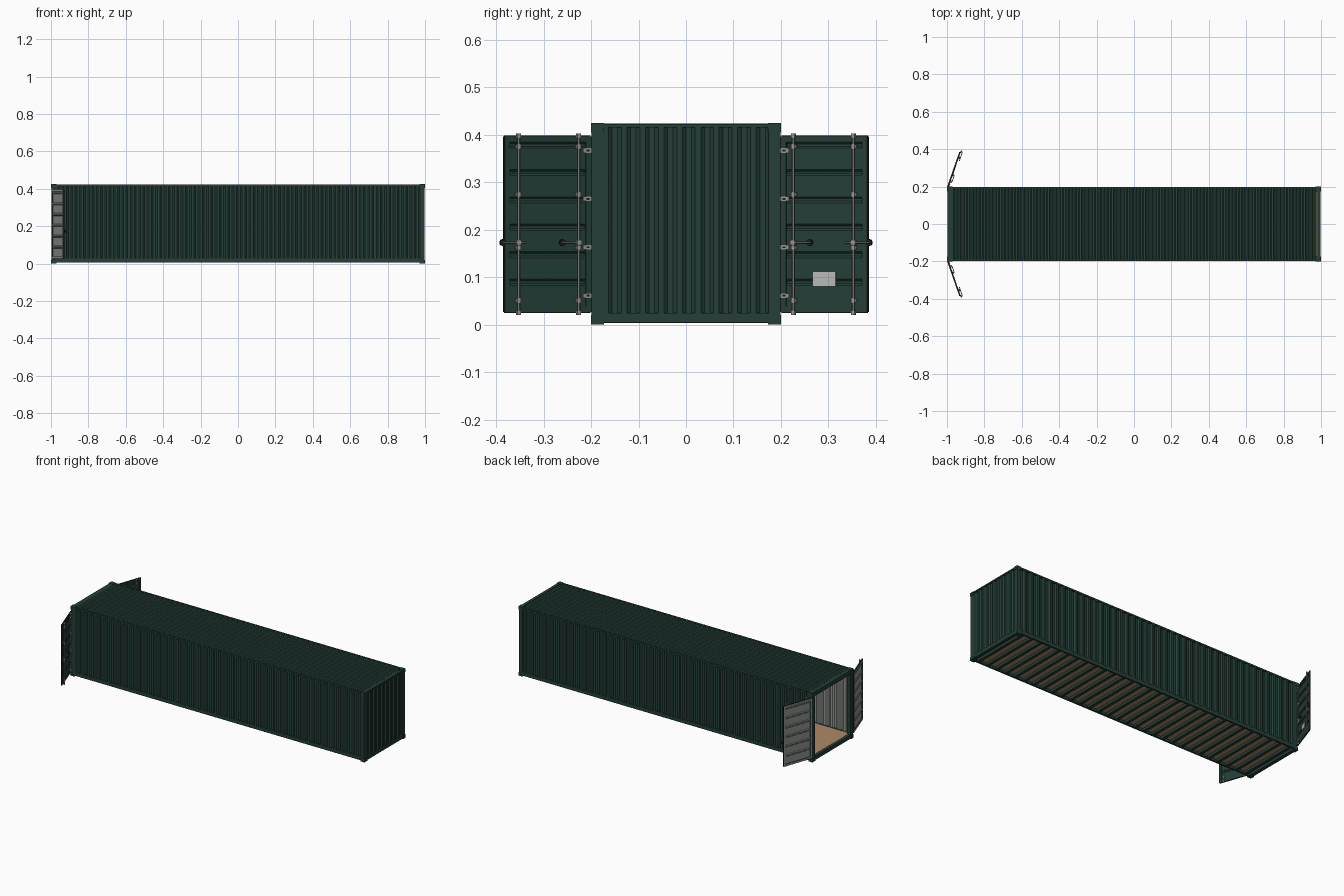
import bpy, bmesh
from mathutils import Matrix, Vector

cube = bpy.data.objects.get("Cube")
if cube:
    bpy.data.objects.remove(cube)


def material(name, rgb):
    m = bpy.data.materials.new(name)
    m.use_nodes = True
    m.diffuse_color = (*rgb, 1)
    m.node_tree.nodes["Principled BSDF"].inputs["Base Color"].default_value = (*rgb, 1)
    return m


GREEN = material("dark green paint", (0.018, 0.049, 0.040))
GREY = material("inner grey paint", (0.28, 0.30, 0.28))
WOOD = material("floor plywood", (0.42, 0.25, 0.13))
STEEL = material("galvanised steel", (0.30, 0.30, 0.30))
RUBBER = material("black rubber", (0.012, 0.012, 0.012))
PLATE = material("pale data plate", (0.48, 0.48, 0.48))


def frame(origin, x, y, z):
    """Matrix that places local axes x, y, z at origin."""
    m = Matrix((x, y, z)).transposed().to_4x4()
    m.translation = Vector(origin)
    return m


def finish(name, bm, mats):
    me = bpy.data.meshes.new(name)
    bm.to_mesh(me)
    bm.free()
    for m in mats:
        me.materials.append(m)
    ob = bpy.data.objects.new(name, me)
    bpy.context.collection.objects.link(ob)
    return ob


def box(name, lo, hi, mat, place=Matrix(), inner=None):
    """Box between two corners; inner colours the face on the local -y side."""
    bm = bmesh.new()
    bmesh.ops.create_cube(bm, size=1)
    lo, hi = Vector(lo), Vector(hi)
    for v in bm.verts:
        v.co = Vector([a + (c + 0.5) * (b - a) for a, b, c in zip(lo, hi, v.co)])
    bm.normal_update()
    if inner:
        for f in bm.faces:
            f.material_index = int(f.normal.y < -0.5)
    bm.transform(place)
    bmesh.ops.recalc_face_normals(bm, faces=bm.faces)
    finish(name, bm, [mat, inner] if inner else [mat])


def rod(name, radius, length, mat, place):
    """Cylinder along local z, starting at the origin."""
    bm = bmesh.new()
    bmesh.ops.create_cone(bm, cap_ends=True, segments=12, radius1=radius, radius2=radius,
                          depth=length, matrix=Matrix.Translation((0, 0, length / 2)))
    bm.transform(place)
    bmesh.ops.recalc_face_normals(bm, faces=bm.faces)
    for f in bm.faces:
        f.smooth = len(f.verts) == 4
    for e in bm.edges:
        e.smooth = all(f.smooth for f in e.link_faces)
    finish(name, bm, [mat])


def corrugated(name, width, length, count, depth, place, steps=(0, 0.3, 0.5, 0.8)):
    """Sheet folded along local x, recessed along -y, run along z; green out, grey in."""
    bm = bmesh.new()
    pitch = width / count
    profile = [((i + s) * pitch, -depth * (k > 1))
               for i in range(count) for k, s in enumerate(steps)] + [(width, 0)]
    rows = [[bm.verts.new((a, d, z)) for a, d in profile] for z in (0, length)]
    for i in range(len(profile) - 1):
        bm.faces.new((rows[0][i], rows[0][i + 1], rows[1][i + 1], rows[1][i]))
    bm.transform(place)
    bm.normal_update()
    bm.faces.ensure_lookup_table()
    if bm.faces[0].normal.dot(place.col[1].to_3d()) < 0:
        bmesh.ops.reverse_faces(bm, faces=bm.faces)
    ob = finish(name, bm, [GREEN, GREY])
    mod = ob.modifiers.new("thickness", "SOLIDIFY")
    mod.thickness = 0.001
    mod.offset = -1
    mod.material_offset = 1


X, Y, Z = Vector((1, 0, 0)), Vector((0, 1, 0)), Vector((0, 0, 1))
W, H = 0.2, 0.425

# Side walls, rails, posts and corner castings
for s, side in ((1, "left"), (-1, "right")):
    flip = Matrix.Diagonal((1, s, 1, 1))
    corrugated(side + "_wall", 1.95, 0.39, 43, 0.007, frame((-0.975, s * 0.198, 0.026), X, s * Y, Z))
    box(side + "_top_rail", (-0.98, 0.189, 0.413), (0.98, 0.199, 0.423), GREEN, flip)
    box(side + "_bottom_rail", (-0.98, 0.188, 0.006), (0.98, 0.199, 0.029), GREEN, flip)
    for e, end in ((1, "front"), (-1, "door")):
        place = Matrix.Diagonal((e, s, 1, 1))
        tag = end + "_" + side
        box(tag + "_post", (0.972, 0.174, 0.015), (0.997, 0.199, 0.41), GREEN, place)
        for z, level in ((0, "lower"), (H - 0.02, "upper")):
            box(tag + "_" + level + "_casting", (0.971, 0.173, z), (0.9995, W, z + 0.02), GREEN, place)

# End wall with its beams, and the door header and sill
corrugated("end_wall", 0.35, 0.392, 9, 0.007, frame((0.995, -0.175, 0.024), Y, X, Z))
box("end_top_beam", (0.98, -0.175, 0.415), (0.998, 0.175, 0.423), GREEN)
box("end_bottom_beam", (0.98, -0.175, 0.004), (0.998, 0.175, 0.025), GREEN)
box("door_header", (-0.997, -0.175, 0.397), (-0.975, 0.175, 0.423), GREEN)
box("door_sill", (-0.997, -0.175, 0.003), (-0.975, 0.175, 0.026), GREEN)

# Roof, floor and cross members
corrugated("roof", 1.95, 0.38, 57, 0.005, frame((-0.975, -0.19, 0.4235), X, Z, Y))
box("floor", (-0.98, -0.188, 0.021), (0.98, 0.188, 0.027), WOOD)
MEMBERS = 30
for i in range(MEMBERS):
    x = -0.95 + 1.9 * i / (MEMBERS - 1)
    box("cross_member", (x - 0.009, -0.188, 0.005), (x + 0.009, 0.188, 0.021), GREEN)

# Open doors: local x runs from the hinge, local y points to the outer face
DOOR, LOW, TOP, T = 0.195, 0.027, 0.396, 0.008
for s, side in ((1, "left"), (-1, "right")):
    u, v = Vector((0.33, s * 0.944, 0)), Vector((0.944, s * -0.33, 0))
    place = frame((-0.999, s * W, 0), u, v, Z)

    def part(name, lo, hi, mat, inner=None):
        box(side + "_door_" + name, lo, hi, mat, place, inner)

    def bar(name, radius, length, mat, origin, axis):
        across = u if axis == Z else Z
        local = frame(place @ Vector(origin), axis.cross(across), across, axis)
        rod(side + "_door_" + name, radius, length, mat, local)

    # Frame and horizontally ribbed panel
    for a, b in ((0.003, 0.014), (DOOR - 0.011, DOOR)):
        part("stile", (a, 0, LOW), (b, T, TOP), GREEN, GREY)
    for a, b in ((LOW, LOW + 0.011), (TOP - 0.011, TOP)):
        part("frame_rail", (0.014, 0, a), (DOOR - 0.011, T, b), GREEN, GREY)
    corrugated(side + "_door_panel", TOP - LOW - 0.022, DOOR - 0.025, 6, 0.004,
               frame(place @ Vector((0.014, T - 0.002, LOW + 0.011)), Z, v, u),
               steps=(0, 0.77, 0.84, 0.93))

    # Rubber seal around the edge
    for a in (0.001, DOOR):
        part("seal", (a, 0.001, LOW), (a + 0.002, T - 0.002, TOP), RUBBER)
    for z in (LOW - 0.002, TOP):
        part("seal", (0.003, 0.001, z), (DOOR, T - 0.002, z + 0.002), RUBBER)

    # Hinges
    for z in (0.061, 0.163, 0.265, 0.367):
        part("hinge", (0.002, T, z - 0.005), (0.021, T + 0.002, z + 0.005), STEEL)
        part("hinge_gap", (0.007, T + 0.002, z - 0.002), (0.014, T + 0.0025, z + 0.002), RUBBER)
        bar("hinge_pin", 0.002, 0.012, STEEL, (0.001, T, z - 0.006), Z)

    # Locking rods with guides, end cams and handles
    for a, handle_from, handle_to, knob in ((0.032, 0.03, 0.071, 0.067), (0.166, 0.150, 0.203, 0.2)):
        bar("locking_rod", 0.0023, 0.38, STEEL, (a, T + 0.005, 0.022), Z)
        for z in (0.051, 0.162, 0.274, 0.375):
            part("rod_guide", (a - 0.007, T, z - 0.003), (a + 0.007, T + 0.004, z + 0.003), STEEL)
            part("rod_clamp", (a - 0.004, T, z - 0.005), (a + 0.004, T + 0.008, z + 0.005), STEEL)
        for z in (0.025, 0.398):
            part("rod_cam", (a - 0.004, T, z - 0.005), (a + 0.004, T + 0.008, z + 0.005), STEEL)
        bar("handle", 0.002, handle_to - handle_from, STEEL, (handle_from, T + 0.008, 0.173), u)
        part("handle_hub", (a - 0.005, T, 0.168), (a + 0.005, T + 0.01, 0.178), STEEL)
        bar("handle_catch", 0.007, 0.006, RUBBER, (knob, T - 0.002, 0.173), v)

    # Data plate on one door only
    if s > 0:
        part("data_plate", (0.074, T - 0.002, 0.08), (0.125, T + 0.001, 0.112), PLATE)
